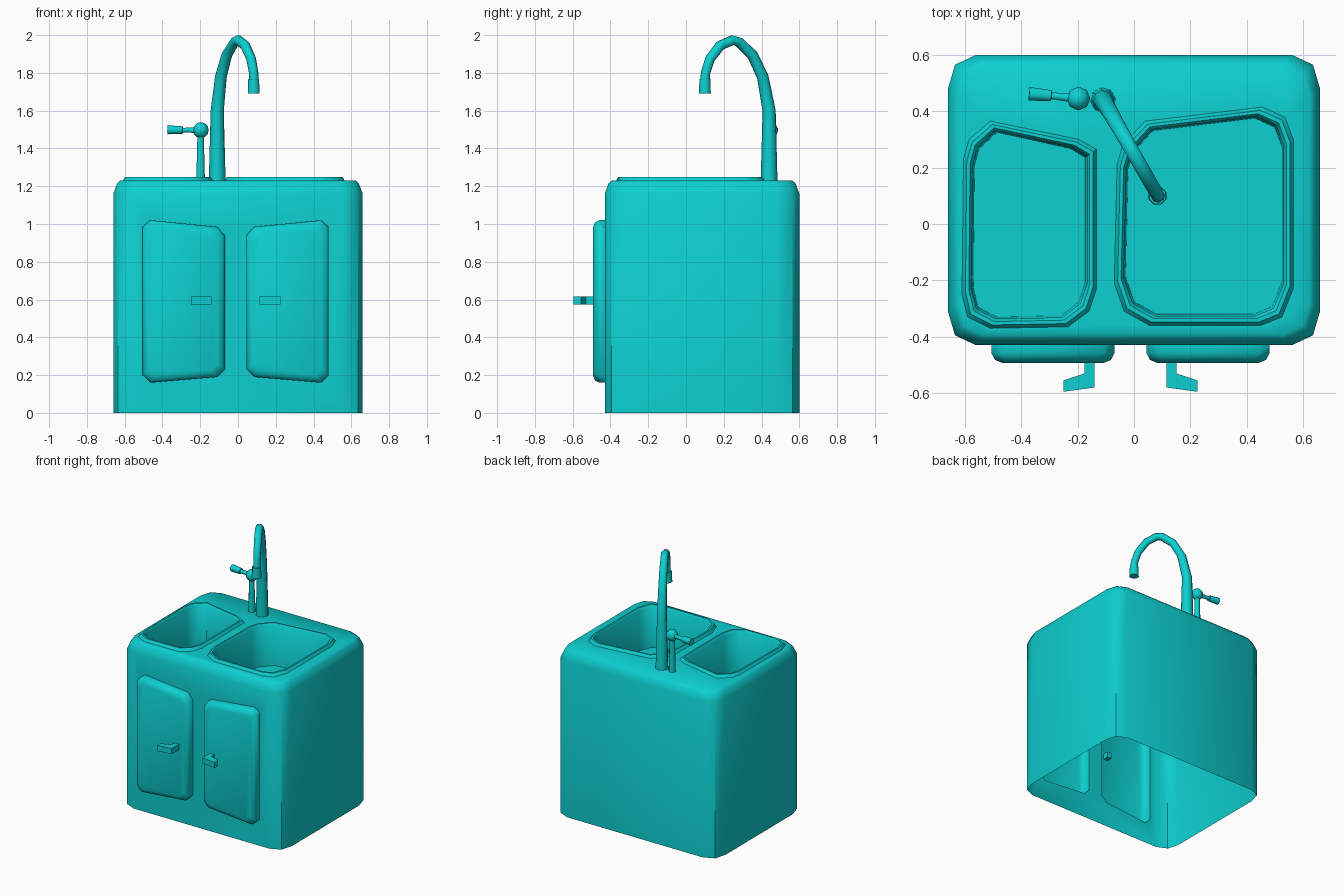
import bpy, bmesh, math
from mathutils import Vector

if "Cube" in bpy.data.objects:
    bpy.data.objects.remove(bpy.data.objects["Cube"])

teal = bpy.data.materials.new("teal")
teal.diffuse_color = (0.004, 0.63, 0.64, 1)
teal.use_nodes = True
teal.node_tree.nodes["Principled BSDF"].inputs["Base Color"].default_value = teal.diffuse_color


def finish(name, bm):
    mesh = bpy.data.meshes.new(name)
    bm.to_mesh(mesh)
    bm.free()
    mesh.materials.append(teal)
    obj = bpy.data.objects.new(name, mesh)
    bpy.context.collection.objects.link(obj)
    return obj


def inset(poly, d):
    """Shrink a 2D outline by d on every side of its bounding box."""
    axes = []
    for i in (0, 1):
        lo, hi = min(p[i] for p in poly), max(p[i] for p in poly)
        axes.append(((lo + hi) / 2, 1 - 2 * d / (hi - lo)))
    return [tuple(c + (p[i] - c) * s for i, (c, s) in enumerate(axes)) for p in poly]


def loft(bm, rings, cap_start=False, cap_end=False):
    rows = [[bm.verts.new(p) for p in ring] for ring in rings]
    n = len(rows[0])
    for a, b in zip(rows, rows[1:]):
        for i in range(n):
            j = (i + 1) % n
            bm.faces.new((a[i], a[j], b[j], b[i]))
    if cap_start:
        bm.faces.new(rows[0][::-1])
    if cap_end:
        bm.faces.new(rows[-1])
    return rows


def fill_with_holes(bm, outer, holes, normal):
    """Fill the outer vertex loop, leaving openings for the hole outlines."""
    edges = []
    for loop in [outer] + [[bm.verts.new(p) for p in h] for h in holes]:
        for a, b in zip(loop, loop[1:] + loop[:1]):
            edges.append(bm.edges.get((a, b)) or bm.edges.new((a, b)))
    res = bmesh.ops.triangle_fill(bm, use_beauty=True, edges=edges, normal=normal)
    faces = [g for g in res["geom"] if isinstance(g, bmesh.types.BMFace)]
    for f in faces:
        f.normal_update()
        if f.normal.dot(Vector(normal)) < 0:
            f.normal_flip()


def tube(name, path, radii, sides=8):
    """Sweep a polygon along a path with a radius at each point."""
    pts = [Vector(p) for p in path]
    d = pts[-1] - pts[0]
    side = Vector((-d.y, d.x, 0))
    side = side.normalized() if side.length > 1e-4 else Vector((1, 0, 0))
    rings = []
    for i, (p, r) in enumerate(zip(pts, radii)):
        t = (pts[min(i + 1, len(pts) - 1)] - pts[max(i - 1, 0)]).normalized()
        other = t.cross(side).normalized()
        rings.append([p + r * (math.cos(a) * side + math.sin(a) * other)
                      for a in (2 * math.pi * (k + 0.5) / sides for k in range(sides))])
    bm = bmesh.new()
    loft(bm, rings, True, True)
    return finish(name, bm)


# Outlines: body and basins in plan, left door in elevation
F, B, W = -0.43, 0.60, 0.66
body = [(-0.56, F), (0.56, F), (0.635, -0.395), (W, -0.31), (W, 0.48), (0.635, 0.565),
        (0.56, B), (-0.56, B), (-0.635, 0.565), (-W, 0.48), (-W, -0.31), (-0.635, -0.395)]
left_basin = [(-0.51, -0.37), (-0.235, -0.365), (-0.16, -0.31), (-0.133, -0.23),
              (-0.133, 0.265), (-0.195, 0.30), (-0.51, 0.365), (-0.585, 0.30),
              (-0.605, 0.23), (-0.61, -0.25), (-0.59, -0.33)]
right_basin = [(0.055, -0.36), (0.45, -0.36), (0.525, -0.33), (0.565, -0.23),
               (0.565, 0.30), (0.535, 0.38), (0.455, 0.415), (0.04, 0.365),
               (-0.04, 0.28), (-0.06, 0.21), (-0.07, -0.21), (-0.035, -0.31)]
left_door = [(-0.465, 0.16), (-0.11, 0.19), (-0.07, 0.23), (-0.07, 0.94),
             (-0.11, 0.985), (-0.465, 1.02), (-0.505, 0.985), (-0.505, 0.20)]


def mirror(poly):
    return [(-0.025 - x, y) for x, y in reversed(poly)]


doors = {"left": left_door, "right": mirror(left_door)}
basins = {"left": left_basin, "right": right_basin}

# Cabinet body: open below, with openings for the doors and basins
bm = bmesh.new()
rows = loft(bm, [[(x, y, z) for x, y in inset(body, d)]
                 for z, d in ((0, 0), (1.16, 0), (1.215, 0.02), (1.23, 0.037))])
front = [rows[0][0], rows[0][1], rows[1][1], rows[1][0]]
bm.faces.remove(next(f for f in bm.faces if set(f.verts) == set(front)))
fill_with_holes(bm, front, [[(x, F, z) for x, z in d] for d in doors.values()], (0, -1, 0))
fill_with_holes(bm, rows[-1], [[(x, y, 1.23) for x, y in b] for b in basins.values()], (0, 0, 1))
finish("cabinet_body", bm)

# Basins with a raised rim
for side, outline in basins.items():
    bm = bmesh.new()
    loft(bm, [[(x, y, z) for x, y in inset(outline, d)]
              for z, d in ((1.23, 0), (1.25, 0.012), (1.25, 0.024), (1.235, 0.034), (0.94, 0.04))],
         cap_end=True)
    finish(side + "_basin", bm)

# Doors with bevelled fronts
for side, outline in doors.items():
    bm = bmesh.new()
    loft(bm, [[(x, y, z) for x, z in inset(outline, d)]
              for y, d in ((F, 0), (-0.46, 0), (-0.482, 0.012), (-0.493, 0.038))], cap_end=True)
    finish(side + "_door", bm)

# Bent door handles
handle = [(-0.175, -0.45), (-0.175, -0.53), (-0.25, -0.555), (-0.25, -0.595),
          (-0.14, -0.58), (-0.14, -0.45)]
for side, outline in (("left", handle), ("right", mirror(handle))):
    bm = bmesh.new()
    loft(bm, [[(x, y, z) for x, y in outline] for z in (0.573, 0.615)], True, True)
    finish(side + "_handle", bm)

# Gooseneck spout: (reach, height, radius), turned toward the right basin
spout = [(0, 1.22, 0.045), (0, 1.60, 0.035), (0.10, 1.78, 0.031), (0.26, 1.895, 0.029),
         (0.47, 1.963, 0.027), (0.57, 1.973, 0.027), (0.76, 1.945, 0.027),
         (0.92, 1.875, 0.026), (0.99, 1.80, 0.025), (1.0, 1.75, 0.025)]
tube("spout", [(-0.11 + 0.195 * s, 0.44 - 0.34 * s, z) for s, z, r in spout],
     [r for s, z, r in spout])
tube("spout_nozzle", [(0.083, 0.10, 1.69), (0.083, 0.10, 1.767)], [0.034, 0.031])

# Tap lever: post, ball joint and flared arm
tube("lever_post", [(-0.198, 0.445, 1.22), (-0.198, 0.445, 1.48)], [0.025, 0.018])
bm = bmesh.new()
bmesh.ops.create_uvsphere(bm, u_segments=8, v_segments=6, radius=0.042)
bmesh.ops.translate(bm, verts=bm.verts, vec=(-0.197, 0.445, 1.497))
finish("lever_ball", bm)
tube("lever_arm", [(-0.2, 0.445, 1.497), (-0.292, 0.455, 1.497), (-0.294, 0.455, 1.497),
                   (-0.372, 0.462, 1.499)], [0.017, 0.013, 0.021, 0.026])

bpy.ops.object.select_all(action='SELECT')
bpy.context.view_layer.objects.active = bpy.data.objects["cabinet_body"]
bpy.ops.object.shade_smooth_by_angle(angle=math.radians(47))
